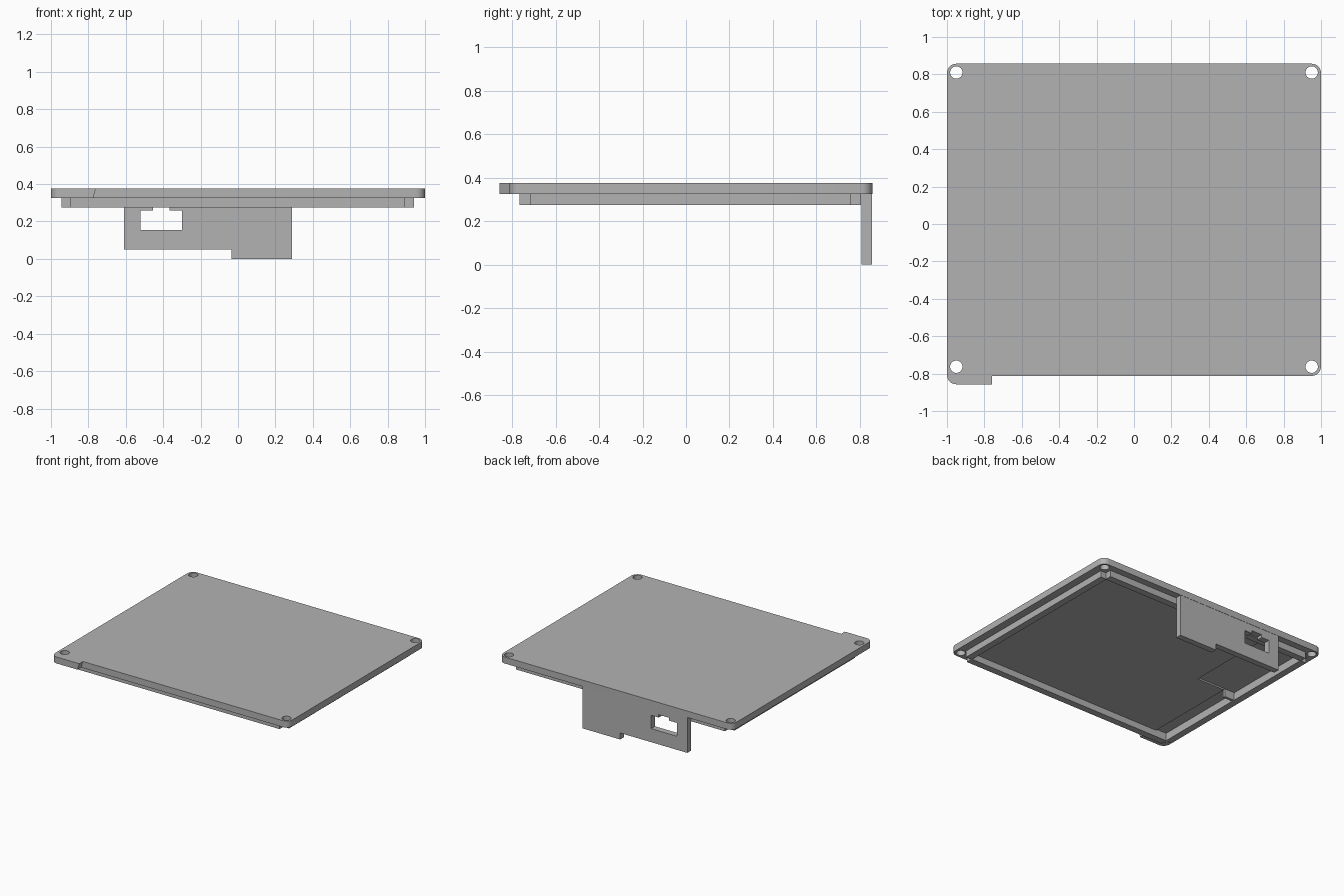
import bpy, bmesh
from math import cos, sin, pi, radians

if "Cube" in bpy.data.objects:
    bpy.data.objects.remove(bpy.data.objects["Cube"], do_unlink=True)

grey = bpy.data.materials.new("plain_grey")
colour = (0.45, 0.45, 0.45, 1)
grey.diffuse_color = colour
grey.use_nodes = True
grey.node_tree.nodes["Principled BSDF"].inputs["Base Color"].default_value = colour


def prism(name, points, low, high, axis="z"):
    """Extrude a flat outline along z, or along y when points are (x, z)."""
    bm = bmesh.new()
    place = (lambda p, d: (p[0], p[1], d)) if axis == "z" else (lambda p, d: (p[0], d, p[1]))
    face = bm.faces.new([bm.verts.new(place(p, low)) for p in points])
    grown = bmesh.ops.extrude_face_region(bm, geom=[face])["geom"]
    shift = place((0, 0), high - low)
    bmesh.ops.translate(bm, vec=shift, verts=[g for g in grown if isinstance(g, bmesh.types.BMVert)])
    bmesh.ops.recalc_face_normals(bm, faces=bm.faces)
    mesh = bpy.data.meshes.new(name)
    bm.to_mesh(mesh)
    bm.free()
    mesh.materials.append(grey)
    obj = bpy.data.objects.new(name, mesh)
    bpy.context.collection.objects.link(obj)
    return obj


def rect(x0, x1, y0, y1):
    return [(x0, y0), (x1, y0), (x1, y1), (x0, y1)]


def arc(x, y, r, start, sweep=90, steps=8):
    angles = [radians(start + sweep * i / steps) for i in range(steps + 1)]
    return [(x + r * cos(a), y + r * sin(a)) for a in angles]


def cut(obj, cutter):
    mod = obj.modifiers.new("cut", "BOOLEAN")
    mod.operation, mod.solver, mod.object = "DIFFERENCE", "EXACT", cutter
    bpy.context.view_layer.objects.active = obj
    bpy.ops.object.modifier_apply(modifier=mod.name)
    bpy.data.objects.remove(cutter, do_unlink=True)


BACK, FRONT, TAB = 0.857, -0.812, -0.857
UNDER, TOP, RIM_LOW = 0.325, 0.375, 0.275
R = 0.05

# Cover plate with rounded corners and a tab on the front edge
outline = (arc(-1 + R, TAB + R, R, 180) + [(-0.76, TAB), (-0.76, FRONT)]
           + arc(1 - R, FRONT + R, R, 270) + arc(1 - R, BACK - R, R, 0)
           + arc(-1 + R, BACK - R, R, 90))
plate = prism("cover_plate", outline, UNDER, TOP)
for v in plate.data.vertices:
    if abs(v.co.x + 0.76) < 0.001 and v.co.z < UNDER + 0.001:
        v.co.x -= 0.015

# Screw holes
for x in (-0.95, 0.95):
    for y in (-0.763, 0.81):
        circle = arc(x, y, 0.033, 0, 360, 32)[:-1]
        cut(plate, prism("hole_cutter", circle, 0.2, 0.5))

# Shallow relief pockets on the underside
pocket = [(-0.895, -0.715), (-0.8, -0.715), (-0.8, 0.03), (-0.56, 0.03),
          (-0.56, 0.755), (-0.895, 0.755)]
cut(plate, prism("pocket_cutter", pocket, 0.3, UNDER + 0.012))

# Locating rim, notched at the corners around the screw holes
x0, x1, y0, y1, n = -0.945, 0.94, -0.765, 0.805, 0.048
rim_outline = [(x0 + n, y0), (x1 - n, y0), (x1 - n, y0 + n), (x1, y0 + n),
               (x1, y1 - n), (x1 - n, y1 - n), (x1 - n, y1), (x0 + n, y1),
               (x0 + n, y1 - n), (x0, y1 - n), (x0, y0 + n), (x0 + n, y0 + n)]
rim = prism("locating_rim", rim_outline, RIM_LOW, UNDER)
t = 0.053
cut(rim, prism("rim_cutter", rect(x0 + t, x1 - t, y0 + t, y1 - t), 0.2, 0.4))

# Cross rib inside the rim
prism("cross_rib", rect(-0.9, -0.81, 0.01, 0.03), RIM_LOW, UNDER + 0.012)

# Back wall hanging below the plate, with a stepped lower edge
wall_outline = [(-0.61, 0.05), (-0.035, 0.05), (-0.035, 0), (0.29, 0),
                (0.29, UNDER), (-0.61, UNDER)]
wall = prism("back_wall", wall_outline, 0.808, 0.855, "y")

# Socket opening with a keyway on top
opening = [(-0.52, 0.155), (-0.3, 0.155), (-0.3, 0.258), (-0.365, 0.258),
           (-0.365, 0.28), (-0.455, 0.28), (-0.455, 0.258), (-0.52, 0.258)]
cut(wall, prism("opening_cutter", opening, 0.7, 0.95, "y"))

# Smooth the rounded corners and holes, keep the edges sharp
bpy.ops.object.select_all(action="DESELECT")
plate.select_set(True)
bpy.context.view_layer.objects.active = plate
bpy.ops.object.shade_smooth_by_angle(angle=radians(30))
